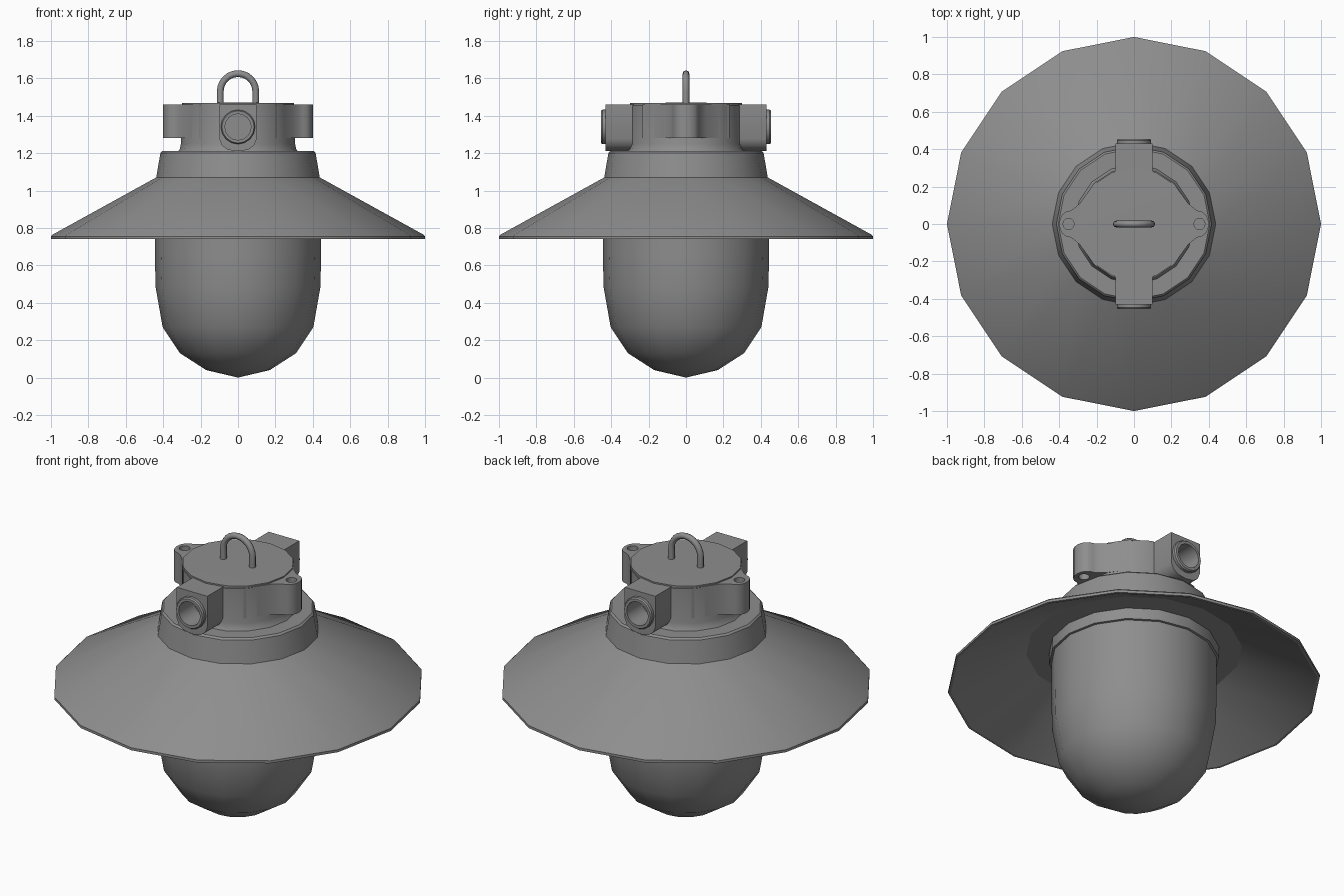
import bpy, bmesh
from math import sin, cos, pi, radians
from mathutils import Matrix, Vector

default = bpy.data.objects.get("Cube")
if default:
    bpy.data.objects.remove(default)

metal = bpy.data.materials.new("grey_metal")
metal.use_nodes = True
GREY = (0.27, 0.27, 0.27, 1)
metal.diffuse_color = GREY
next(n for n in metal.node_tree.nodes
     if n.type == 'BSDF_PRINCIPLED').inputs["Base Color"].default_value = GREY


def make(name, bm):
    """Turn a bmesh into an object with clean normals."""
    bmesh.ops.remove_doubles(bm, verts=bm.verts, dist=0.0001)
    bmesh.ops.recalc_face_normals(bm, faces=bm.faces)
    mesh = bpy.data.meshes.new(name)
    bm.to_mesh(mesh)
    bm.free()
    mesh.materials.append(metal)
    obj = bpy.data.objects.new(name, mesh)
    bpy.context.collection.objects.link(obj)
    return obj


def smooth(obj, angle=35):
    obj.data.shade_smooth()
    obj.data.set_sharp_from_angle(angle=radians(angle))
    return obj


def lathe(name, profile, sides=16, matrix=Matrix()):
    """Spin (radius, height) points around z, then place with matrix."""
    bm = bmesh.new()
    verts = [bm.verts.new((r, 0, z)) for r, z in profile]
    edges = [bm.edges.new(pair) for pair in zip(verts, verts[1:])]
    bmesh.ops.spin(bm, geom=verts + edges, cent=(0, 0, 0), axis=(0, 0, 1),
                   angle=2 * pi, steps=sides, use_duplicate=False)
    bm.transform(matrix)
    return make(name, bm)


def prism(name, outline, shift, matrix=Matrix()):
    """Extrude a closed outline along a vector."""
    bm = bmesh.new()
    face = bm.faces.new([bm.verts.new(p) for p in outline])
    new = bmesh.ops.extrude_face_region(bm, geom=[face], use_keep_orig=True)
    bmesh.ops.translate(bm, vec=shift,
                        verts=[v for v in new["geom"] if isinstance(v, bmesh.types.BMVert)])
    bm.transform(matrix)
    return make(name, bm)


def cut(obj, cutter):
    """Subtract the cutter and keep the result as plain mesh."""
    mod = obj.modifiers.new("hole", 'BOOLEAN')
    mod.operation, mod.solver, mod.object = 'DIFFERENCE', 'EXACT', cutter
    graph = bpy.context.evaluated_depsgraph_get()
    mesh = bpy.data.meshes.new_from_object(obj.evaluated_get(graph))
    obj.modifiers.clear()
    obj.data = mesh
    bpy.data.objects.remove(cutter)


def rod(radius, low, high):
    return [(0, low), (radius, low), (radius, high), (0, high)]


# Wide conical shade with stepped neck and flat ceiling inside
smooth(lathe("shade", [(0, 1.21), (0.405, 1.21), (0.415, 1.2), (0.437, 1.07),
                       (0.99, 0.765), (1, 0.755), (1, 0.74), (0.985, 0.74),
                       (0.58, 0.955), (0, 0.955)]), 28)

# Glass bowl and the collar that holds it
smooth(lathe("glass_bowl", [(0, 0.96), (0.445, 0.96), (0.445, 0.66), (0.44, 0.48),
                            (0.403, 0.27), (0.31, 0.13), (0.17, 0.04), (0, 0)]), 40)
smooth(lathe("glass_collar", [(0.43, 0.96), (0.457, 0.96), (0.457, 0.89), (0.43, 0.885)]))

# Junction housing with a flared foot, and its lid
smooth(lathe("housing", [(0, 1.2), (0.325, 1.2), (0.312, 1.22), (0.305, 1.25),
                         (0.305, 1.455), (0, 1.455)]))
smooth(lathe("lid", [(0, 1.45), (0.3, 1.45), (0.3, 1.468), (0, 1.47)]))

for side, turn in (("left", 0), ("right", pi)):
    # Screw lug that blends into the housing
    spin = Matrix.Rotation(turn, 4, 'Z')
    half = [(0.2, 0.232), (0.25, 0.165), (0.29, 0.11), (0.325, 0.08)]
    tip = [(0.345 + 0.055 * cos(a), 0.07 * sin(a))
           for a in (pi / 2 - i * pi / 8 for i in range(9))]
    outline = half + tip + [(x, -y) for x, y in reversed(half)]
    lug = prism(side + "_lug", [(x, y, 1.28) for x, y in outline], (0, 0, 0.18), spin)
    cut(lug, lathe("lug_cutter", rod(0.03, 1.2, 1.6), 12,
                   spin @ Matrix.Translation((0.35, 0, 0))))
    smooth(lug)

for side, turn in (("front", 0), ("back", pi)):
    # Cable entry block with a round socket
    spin = Matrix.Rotation(turn, 4, 'Z')
    bore = spin @ Matrix.Translation((0, 0, 1.34)) @ Matrix.Rotation(pi / 2, 4, 'X')
    half = [(0.1, 1.46), (0.1, 1.275), (0.085, 1.24), (0.055, 1.218)]
    outline = half + [(0, 1.21)] + [(-x, z) for x, z in reversed(half)]
    block = prism(side + "_cable_block", [(x, -0.43, z) for x, z in outline],
                  (0, 0.15, 0), spin)
    cut(block, lathe("bore_cutter", rod(0.07, 0.31, 0.5), 16, bore))
    smooth(block)
    smooth(lathe(side + "_socket_ring", [(0.07, 0.425), (0.092, 0.425), (0.092, 0.447),
                                         (0.086, 0.455), (0.07, 0.455), (0.07, 0.425)],
                 16, bore))

# Hanging hook: a round bar swept along an arch
path = [Vector((0.095, 0, 1.45))]
path += [Vector((0.095 * cos(a), 0, 1.53 + 0.095 * sin(a)))
         for a in (i * pi / 12 for i in range(13))]
path.append(Vector((-0.095, 0, 1.45)))
bm = bmesh.new()
rings = []
for i, point in enumerate(path):
    along = (path[min(i + 1, len(path) - 1)] - path[max(i - 1, 0)]).normalized()
    across = along.cross(Vector((0, 1, 0)))
    rings.append([bm.verts.new(point + 0.018 * (across * cos(k * pi / 4)
                                                + Vector((0, sin(k * pi / 4), 0))))
                  for k in range(8)])
for a, b in zip(rings, rings[1:]):
    for k in range(8):
        n = (k + 1) % 8
        bm.faces.new((a[k], a[n], b[n], b[k]))
bm.faces.new(rings[0])
bm.faces.new(rings[-1])
smooth(make("hanging_hook", bm), 50)
